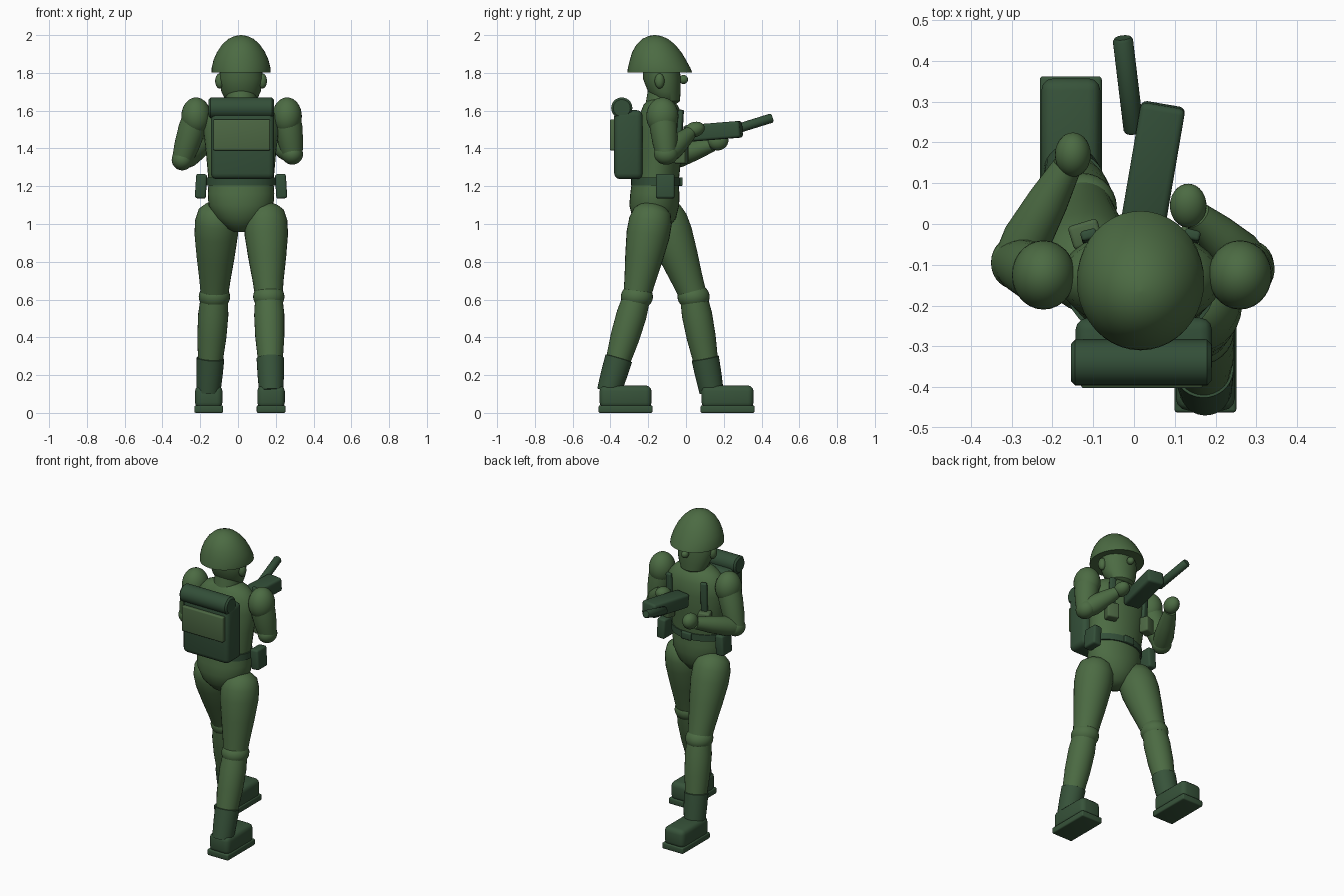
import bpy, bmesh, math
from mathutils import Vector, Matrix, Euler

cube = bpy.data.objects.get("Cube")
if cube:
    bpy.data.objects.remove(cube, do_unlink=True)


def material(name, rgb):
    m = bpy.data.materials.new(name)
    m.use_nodes = True
    m.diffuse_color = (*rgb, 1)
    m.node_tree.nodes["Principled BSDF"].inputs["Base Color"].default_value = (*rgb, 1)
    return m


GREEN = material("uniform green", (0.072, 0.147, 0.056))
DARK = material("gear dark green", (0.033, 0.078, 0.040))
BOOT = material("boot green", (0.038, 0.086, 0.042))
POUCH = material("pouch green", (0.072, 0.135, 0.056))
CX = 0.016  # body centre line
made = []


def finish(name, bm, mat):
    bmesh.ops.recalc_face_normals(bm, faces=bm.faces)
    me = bpy.data.meshes.new(name)
    bm.to_mesh(me)
    bm.free()
    me.materials.append(mat)
    ob = bpy.data.objects.new(name, me)
    bpy.context.collection.objects.link(ob)
    made.append(ob)
    return ob


def loft(name, stations, mat, matrix=Matrix(), sides=32):
    """Skin of elliptical rings given as (x, y, z, rx, ry)."""
    bm = bmesh.new()
    rings = []
    for x, y, z, rx, ry in stations:
        rings.append([bm.verts.new(matrix @ Vector((
            x + rx * math.cos(math.tau * i / sides),
            y + ry * math.sin(math.tau * i / sides), z))) for i in range(sides)])
    for a, b in zip(rings, rings[1:]):
        for i in range(sides):
            j = (i + 1) % sides
            bm.faces.new((a[i], a[j], b[j], b[i]))
    bm.faces.new(rings[0])
    bm.faces.new(rings[-1])
    return finish(name, bm, mat)


def limb(name, start, end, profile, mat, sides=28):
    """Round limb between two points, profile of (fraction, radius)."""
    a, b = Vector(start), Vector(end)
    turn = Vector((0, 0, 1)).rotation_difference(b - a).to_matrix().to_4x4()
    length = (b - a).length
    return loft(name, [(0, 0, t * length, r, r) for t, r in profile], mat,
                Matrix.Translation(a) @ turn, sides)


def ball(name, centre, radii, mat, turn=(0, 0, 0)):
    bm = bmesh.new()
    m = Matrix.LocRotScale(Vector(centre), Euler(turn), Vector(radii))
    bmesh.ops.create_uvsphere(bm, u_segments=28, v_segments=16, radius=1, matrix=m)
    return finish(name, bm, mat)


def box(name, centre, size, mat, bevel=0.012, turn=(0, 0, 0)):
    bm = bmesh.new()
    bmesh.ops.create_cube(bm, size=1, matrix=Matrix.Diagonal((*size, 1)))
    bmesh.ops.bevel(bm, geom=bm.edges[:], offset=bevel, segments=3, profile=0.5, affect='EDGES')
    bm.transform(Matrix.LocRotScale(Vector(centre), Euler(turn), None))
    return finish(name, bm, mat)


# Head, neck and helmet
loft("neck", [(CX, -0.14, 1.57, 0.085, 0.085), (CX, -0.125, 1.72, 0.08, 0.075)], GREEN)
loft("head", [(CX, -0.1, 1.63, 0.04, 0.04), (CX, -0.1, 1.65, 0.08, 0.068),
              (CX, -0.115, 1.70, 0.104, 0.086), (CX, -0.128, 1.77, 0.117, 0.1),
              (CX, -0.132, 1.86, 0.105, 0.095)], GREEN)
ball("nose", (CX, -0.013, 1.765), (0.022, 0.024, 0.024), GREEN)
for side, tag in ((-1, "right"), (1, "left")):
    ball(f"{tag}_ear", (CX + side * 0.113, -0.14, 1.757), (0.024, 0.026, 0.04), GREEN)
loft("helmet", [(CX, -0.139, 1.805, 0.14, 0.15), (CX, -0.139, 1.803, 0.156, 0.171),
                (CX, -0.142, 1.825, 0.156, 0.166), (CX, -0.149, 1.87, 0.145, 0.148),
                (CX, -0.155, 1.91, 0.127, 0.130), (CX, -0.160, 1.95, 0.100, 0.102),
                (CX, -0.163, 1.98, 0.067, 0.068), (CX, -0.165, 1.995, 0.033, 0.034),
                (CX, -0.165, 2.0, 0.005, 0.005)], GREEN, sides=40)

# Torso and pelvis
loft("torso", [(CX, -0.163, 1.16, 0.17, 0.122), (CX, -0.158, 1.25, 0.174, 0.122),
               (CX, -0.145, 1.38, 0.186, 0.124), (CX, -0.135, 1.5, 0.2, 0.122),
               (CX, -0.133, 1.58, 0.19, 0.112), (CX, -0.135, 1.63, 0.145, 0.09),
               (CX, -0.138, 1.66, 0.08, 0.06)], GREEN)
loft("pelvis", [(CX, -0.165, 0.957, 0.03, 0.03), (CX, -0.165, 0.975, 0.075, 0.07),
                (CX, -0.168, 1.03, 0.135, 0.115), (CX, -0.168, 1.1, 0.172, 0.132),
                (CX, -0.165, 1.16, 0.176, 0.13), (CX, -0.163, 1.22, 0.172, 0.124)], GREEN)
loft("belt", [(CX, -0.16, 1.203, 0.182, 0.13), (CX, -0.16, 1.245, 0.182, 0.13)], DARK)
box("belt_buckle", (CX, -0.03, 1.224), (0.07, 0.025, 0.045), DARK, 0.006)

# Webbing and pouches on both sides
for side, tag in ((-1, "right"), (1, "left")):
    box(f"{tag}_chest_strap", (CX + side * 0.125, -0.033, 1.48), (0.04, 0.025, 0.25), DARK, 0.008,
        (-0.06, 0, -side * 0.25))
    box(f"{tag}_chest_pouch", (CX + side * 0.135, -0.025, 1.37), (0.075, 0.06, 0.1), POUCH, 0.01,
        (0, 0, -side * 0.3))
    box(f"{tag}_hip_pouch", (CX + side * 0.212, -0.11, 1.2), (0.058, 0.1, 0.13), DARK, 0.012,
        (0, side * -0.06, 0))

# Backpack with pocket and bedroll
box("backpack", (0.024, -0.305, 1.42), (0.335, 0.15, 0.365), DARK, 0.03)
box("backpack_pocket", (0.02, -0.388, 1.472), (0.3, 0.03, 0.165), POUCH, 0.008)
limb("bedroll", (-0.155, -0.34, 1.614), (0.19, -0.34, 1.614),
     [(0, 0.045), (0.03, 0.056), (0.97, 0.056), (1, 0.045)], DARK)


# Arms: shoulder, elbow, wrist and hand positions
def arm(tag, shoulder, elbow, wrist, hand, hand_radii, hand_turn):
    s, e = Vector(shoulder), Vector(elbow)
    ball(f"{tag}_shoulder", s, (0.078, 0.085, 0.1), GREEN)
    limb(f"{tag}_upper_arm", s, e, [(0, 0.07), (0.3, 0.073), (0.7, 0.066), (1, 0.055)], GREEN)
    ball(f"{tag}_elbow", e, (0.056, 0.064, 0.056), GREEN)
    limb(f"{tag}_forearm", e, wrist, [(0, 0.052), (0.25, 0.06), (0.65, 0.05), (1, 0.036)], GREEN)
    ball(f"{tag}_hand", hand, hand_radii, GREEN, hand_turn)


arm("right", (-0.222, -0.125, 1.57), (-0.295, -0.095, 1.34), (-0.165, 0.14, 1.42),
    (-0.15, 0.17, 1.44), (0.044, 0.055, 0.05), (0.3, 0, 0))
arm("left", (0.26, -0.125, 1.57), (0.288, -0.105, 1.37), (0.155, 0.02, 1.48),
    (0.133, 0.045, 1.5), (0.045, 0.055, 0.04), (0.3, 0, 0))


# Legs with knee, boot shaft, boot and sole
def leg(tag, hip, knee, ankle, toe_y):
    h, k, a = Vector(hip), Vector(knee), Vector(ankle)
    limb(f"{tag}_thigh", h, k, [(-0.09, 0.03), (-0.06, 0.065), (0, 0.098), (0.12, 0.114), (0.28, 0.115),
                                (0.55, 0.1), (0.8, 0.083), (1, 0.072)], GREEN)
    ball(f"{tag}_knee", k, (0.083, 0.085, 0.07), GREEN)
    limb(f"{tag}_shin", k, a, [(0, 0.072), (0.2, 0.08), (0.45, 0.077), (0.75, 0.064), (1, 0.058)], GREEN)
    limb(f"{tag}_boot_shaft", k.lerp(a, 0.68), k.lerp(a, 1.06),
         [(0, 0.062), (0.02, 0.073), (0.5, 0.07), (1, 0.064)], BOOT)
    box(f"{tag}_boot", (a.x, toe_y, 0.085), (0.145, 0.275, 0.12), BOOT, 0.03)
    box(f"{tag}_sole", (a.x, toe_y, 0.02), (0.152, 0.285, 0.04), BOOT, 0.008)


leg("left", (0.145, -0.178, 1.07), (0.163, -0.26, 0.615), (0.175, -0.40, 0.14), -0.32)
leg("right", (-0.112, -0.125, 1.07), (-0.125, 0.04, 0.615), (-0.155, 0.13, 0.14), 0.22)

# Rifle body and barrel
box("rifle_body", (0.047, 0.145, 1.49), (0.11, 0.3, 0.088), DARK, 0.015, (0.08, 0, -0.17))
limb("rifle_barrel", (0.0, 0.225, 1.49), (-0.028, 0.457, 1.562),
     [(0, 0.02), (0.03, 0.025), (0.97, 0.025), (1, 0.02)], DARK, 20)

# Smooth shading with crisp hard edges
bpy.ops.object.select_all(action='DESELECT')
for ob in made:
    ob.select_set(True)
bpy.context.view_layer.objects.active = made[0]
bpy.ops.object.shade_smooth_by_angle(angle=math.radians(40))
